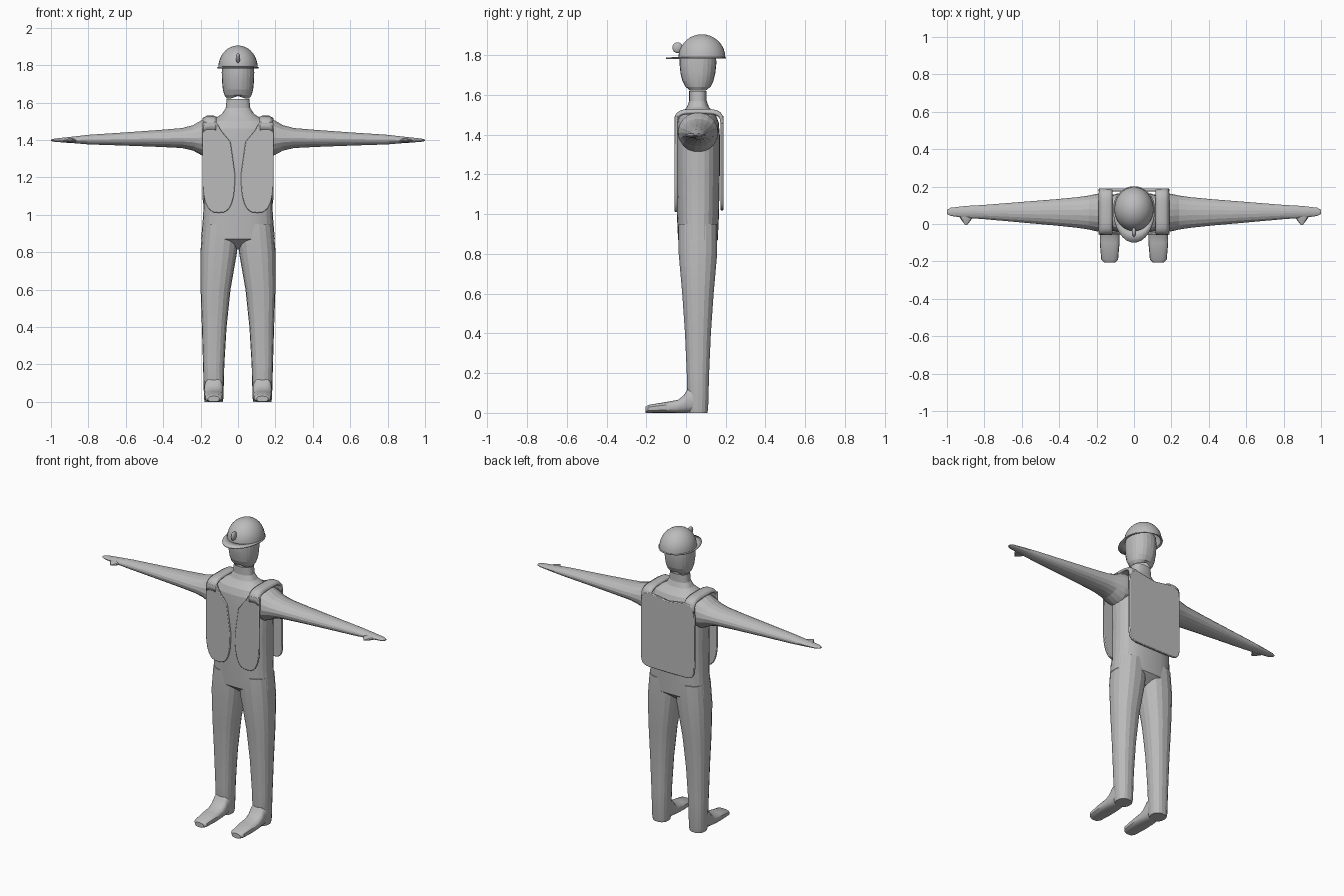
import bpy
import bmesh
import math

cube = bpy.data.objects.get("Cube")
if cube:
    bpy.data.objects.remove(cube, do_unlink=True)

SHADE = (0.5, 0.5, 0.5, 1)
grey = bpy.data.materials.new("plain_grey")
grey.use_nodes = True
grey.diffuse_color = SHADE
grey.node_tree.nodes["Principled BSDF"].inputs["Base Color"].default_value = SHADE

DEPTH_CENTRE = 0.06   # the figure's upright axis in y
LEG_CENTRE = 0.13     # foot and ankle axis in x


def finish(name, bm, mirror=False, angle=12):
    bmesh.ops.recalc_face_normals(bm, faces=bm.faces)
    mesh = bpy.data.meshes.new(name)
    bm.to_mesh(mesh)
    bm.free()
    mesh.materials.append(grey)
    ob = bpy.data.objects.new(name, mesh)
    bpy.context.collection.objects.link(ob)
    if mirror:
        ob.modifiers.new("mirror", "MIRROR")
    bpy.ops.object.select_all(action="DESELECT")
    bpy.context.view_layer.objects.active = ob
    ob.select_set(True)
    bpy.ops.object.shade_smooth_by_angle(angle=math.radians(angle))
    return ob


def rounded(centre_u, radius_u, centre_v, radius_v, power, sides, start=0, sweep=math.tau):
    """Points along a superellipse; a higher power is boxier."""
    points = []
    for i in range(sides):
        a = start + sweep * i / sides
        c, s = math.cos(a), math.sin(a)
        points.append((centre_u + radius_u * math.copysign(abs(c) ** (2 / power), c),
                       centre_v + radius_v * math.copysign(abs(s) ** (2 / power), s)))
    return points


def bridge(bm, rows, closed):
    for a, b in zip(rows, rows[1:]):
        for i in range(len(a) if closed else len(a) - 1):
            j = (i + 1) % len(a)
            bm.faces.new((a[i], a[j], b[j], b[i]))


def loft(axis, rings, sides=20, power=2.0, open_start=False, open_end=False):
    """Rings are (position, centre u, radius u, centre v, radius v)."""
    bm = bmesh.new()
    place = {
        "x": lambda p, u, v: (p, u, v),
        "y": lambda p, u, v: (u, p, v),
        "z": lambda p, u, v: (u, v, p),
    }[axis]
    rows = [[bm.verts.new(place(ring[0], u, v)) for u, v in rounded(*ring[1:], power, sides)]
            for ring in rings]
    bridge(bm, rows, True)
    if not open_start:
        bm.faces.new(rows[0])
    if not open_end:
        bm.faces.new(rows[-1])
    return bm


def plate(name, outline, y, depth, mirror=False):
    """Extruded panel with softened rims, facing along y."""
    bm = bmesh.new()
    face = bm.faces.new([bm.verts.new((x, y, z)) for x, z in outline])
    extruded = bmesh.ops.extrude_face_region(bm, geom=[face])
    moved = [v for v in extruded["geom"] if isinstance(v, bmesh.types.BMVert)]
    bmesh.ops.translate(bm, verts=moved, vec=(0, depth, 0))
    rim = finish(name, bm, mirror, 40).modifiers.new("soft_rim", "BEVEL")
    rim.width = 0.004
    rim.segments = 2


# Torso, shoulders and neck: height, half width, half depth
torso = [
    (0.82, 0.1, 0.04), (0.87, 0.197, 0.1), (1, 0.186, 0.106), (1.2, 0.183, 0.11),
    (1.4, 0.188, 0.11), (1.46, 0.185, 0.105), (1.5, 0.16, 0.09),
    (1.52, 0.115, 0.07), (1.54, 0.085, 0.055), (1.57, 0.066, 0.044), (1.62, 0.06, 0.044),
]
rings = [(z, 0, wide, DEPTH_CENTRE, deep) for z, wide, deep in torso]
finish("torso", loft("z", rings, 28, 2.5, open_end=True))

# Legs: height, centre x, radius
legs = [
    (0, 0.13, 0.048), (0.02, 0.13, 0.052), (0.2, 0.13, 0.057), (0.4, 0.127, 0.066),
    (0.6, 0.12, 0.08), (0.8, 0.103, 0.098), (0.95, 0.09, 0.098),
]
rings = [(z, x, r, DEPTH_CENTRE, r) for z, x, r in legs]
finish("legs", loft("z", rings, 18, 2.4), True)

# Feet: position in y, half width, height
feet = [
    (-0.205, 0.03, 0.03), (-0.19, 0.045, 0.04), (-0.1, 0.053, 0.055),
    (-0.04, 0.052, 0.066), (-0.01, 0.052, 0.09), (0.01, 0.051, 0.125), (0.06, 0.05, 0.13),
]
rings = [(y, LEG_CENTRE, wide, tall / 2, tall / 2) for y, wide, tall in feet]
finish("feet", loft("y", rings, 18, 2.7), True, 30)

# Arms tapering to flat hands: position in x, half depth, half height
arms = [
    (0.12, 0.104, 0.09), (0.18, 0.102, 0.1), (0.2, 0.1, 0.092), (0.24, 0.091, 0.069),
    (0.3, 0.082, 0.054), (0.42, 0.07, 0.046), (0.6, 0.055, 0.036), (0.8, 0.038, 0.026),
    (0.9, 0.032, 0.016), (0.98, 0.022, 0.009), (1, 0.011, 0.004),
]
rings = [(x, DEPTH_CENTRE + x / 200, deep, 1.415 - x / 60, tall) for x, deep, tall in arms]
finish("arms", loft("x", rings, 18), True)

# Thumbs
thumbs = [(0.05, 0.045, 0.014), (0.02, 0.025, 0.011), (-0.005, 0.005, 0.004)]
rings = [(y, 0.897, wide, 1.397, tall) for y, wide, tall in thumbs]
finish("thumbs", loft("y", rings, 10), True, 30)

# Head, its lower rim arched at chin and nape
head = [
    (1.622, 0.06, 0.047), (1.64, 0.073, 0.063), (1.67, 0.081, 0.078), (1.71, 0.085, 0.088),
    (1.76, 0.087, 0.093), (1.81, 0.084, 0.09), (1.86, 0.05, 0.06),
]
rings = [(z, 0, wide, DEPTH_CENTRE, deep) for z, wide, deep in head]
bm = loft("z", rings, 24, 2.2, open_start=True)
for v in bm.verts:
    if v.co.z < 1.63:
        v.co.z += 0.013 * max(0, 1 - abs(v.co.x) / 0.035)
finish("head", bm)

# Helmet shell, a half ellipsoid
HELMET_Y, HELMET_Z = 0.08, 1.788
rings = []
for i in range(10):
    a = math.radians(i * 9.8)
    rings.append((HELMET_Z + 0.117 * math.sin(a), 0, 0.105 * math.cos(a),
                  HELMET_Y, 0.118 * math.cos(a)))
finish("helmet_shell", loft("z", rings, 32, open_start=True), angle=30)

# Helmet brim, drawn out into a peak at the front
bm = bmesh.new()
inner = rounded(0, 0.1, HELMET_Y, 0.112, 2, 32)
outer = rounded(0, 0.112, 0, 1, 2, 32)
rows = [
    [bm.verts.new((x, y, HELMET_Z + 0.004)) for x, y in inner],
    [bm.verts.new((x, HELMET_Y + s * (0.122 if s > 0 else 0.18), HELMET_Z)) for x, s in outer],
]
bridge(bm, rows, True)
brim = finish("helmet_brim", bm, angle=30)
brim.modifiers.new("thickness", "SOLIDIFY").thickness = 0.006

# Helmet badge
bm = bmesh.new()
bmesh.ops.create_uvsphere(bm, u_segments=16, v_segments=10, radius=1)
bmesh.ops.scale(bm, vec=(0.012, 0.026, 0.027), verts=bm.verts)
bmesh.ops.translate(bm, vec=(0, -0.043, 1.838), verts=bm.verts)
finish("helmet_badge", bm, angle=40)

# Vest front panels: rounded lower lobes rising to the shoulders
VEST_TOP = 1.495
outline = rounded(0.103, 0.087, 1.22, 0.21, 2.8, 16, math.pi, math.pi)
outline += [(0.19, VEST_TOP), (0.115, VEST_TOP), (0.09, 1.45), (0.04, 1.39)]
plate("vest_front_panels", outline, -0.057, 0.014, True)

# Vest back panel: a rounded rectangle dipped at the neck
outline = rounded(0, 0.19, 1.257, 0.238, 9, 48)
outline = [(x, min(z, 1.475) if abs(x) < 0.1 else z) for x, z in outline]
plate("vest_back_panel", outline, 0.173, 0.016)

# Vest shoulder straps: a ribbon bent over each shoulder
bm = bmesh.new()
arch = rounded(0.065, 0.116, 1.45, 0.072, 4, 20, 0, math.pi * 1.05)
section = ((0.118, 0.006), (0.13, 0), (0.165, 0), (0.185, 0.012))
rows = [[bm.verts.new((x, y, z - drop)) for x, drop in section] for y, z in arch]
bridge(bm, rows, False)
ribbon = finish("vest_shoulder_straps", bm, True, 50).modifiers.new("thickness", "SOLIDIFY")
ribbon.thickness = 0.016
ribbon.offset = 0
